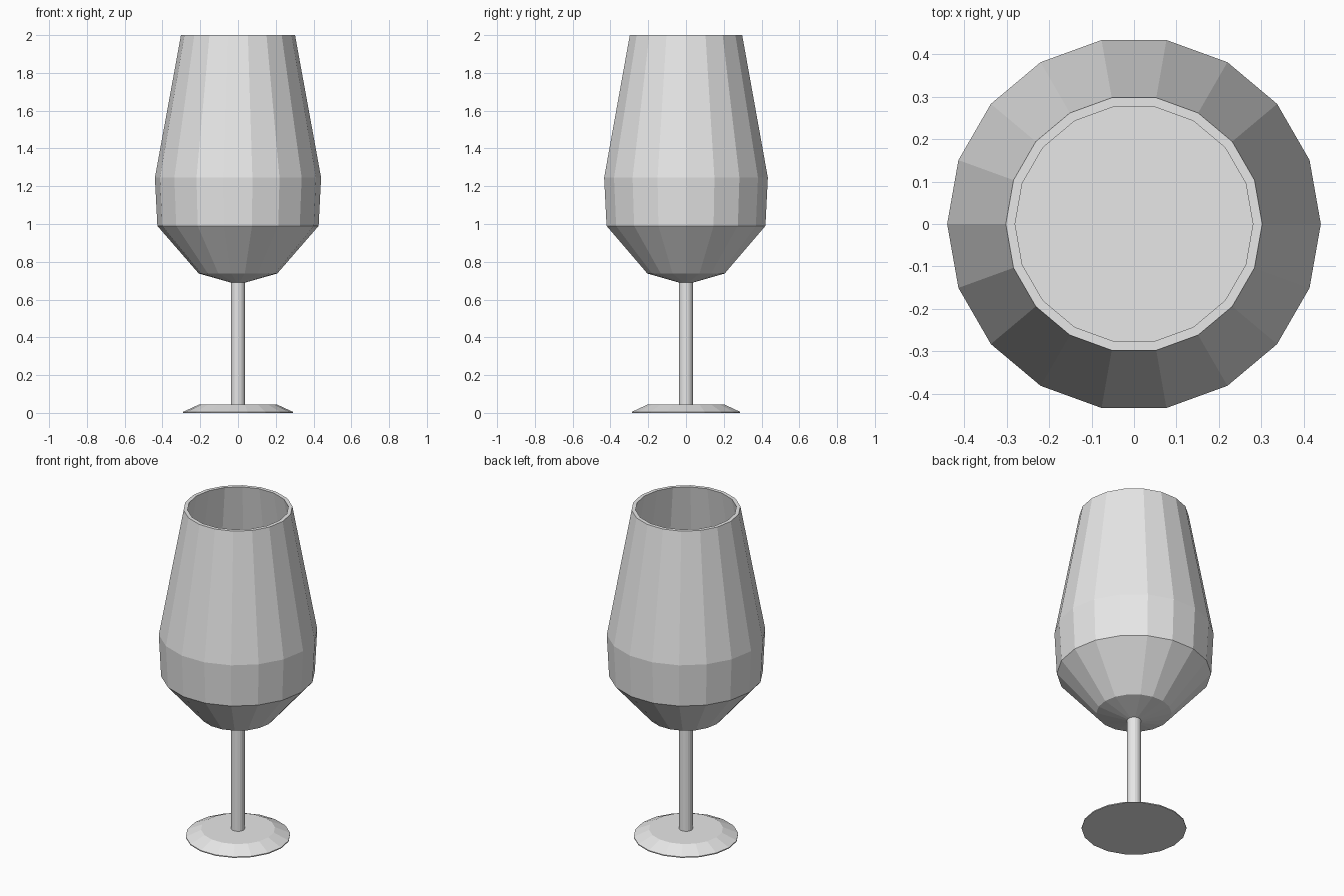
import bpy
import bmesh
import math

SIDES = 18

cube = bpy.data.objects.get("Cube")
if cube:
    bpy.data.objects.remove(cube, do_unlink=True)

# Single pale grey material
grey = bpy.data.materials.new("pale_grey")
grey.use_nodes = True
colour = (0.8, 0.8, 0.8, 1)
grey.diffuse_color = colour
grey.node_tree.nodes["Principled BSDF"].inputs["Base Color"].default_value = colour


def lathe(name, profile):
    """Revolve (radius, height) points into a closed faceted solid."""
    bm = bmesh.new()
    rings = []
    for r, z in profile:
        rings.append([bm.verts.new((r * math.cos(a), r * math.sin(a), z))
                      for a in (math.tau * i / SIDES for i in range(SIDES))])
    for low, high in zip(rings, rings[1:]):
        for i in range(SIDES):
            j = (i + 1) % SIDES
            bm.faces.new((low[i], low[j], high[j], high[i]))
    bm.faces.new(rings[0])
    bm.faces.new(rings[-1])
    bmesh.ops.recalc_face_normals(bm, faces=bm.faces)
    mesh = bpy.data.meshes.new(name)
    bm.to_mesh(mesh)
    bm.free()
    mesh.materials.append(grey)
    obj = bpy.data.objects.new(name, mesh)
    bpy.context.collection.objects.link(obj)
    return obj


# Foot: thin disc with a sloping rim
lathe("foot", [(0.29, 0), (0.29, 0.006), (0.205, 0.045)])

# Stem: slim straight rod between foot and bowl
lathe("stem", [(0.038, 0.04), (0.038, 0.70)])

# Bowl: outer wall up to the rim, then inner wall down to a flat floor
lathe("bowl", [(0.038, 0.69), (0.208, 0.738), (0.427, 0.99), (0.44, 1.245),
               (0.302, 2.0), (0.28, 2.0), (0.415, 1.245), (0.402, 1.0)])
